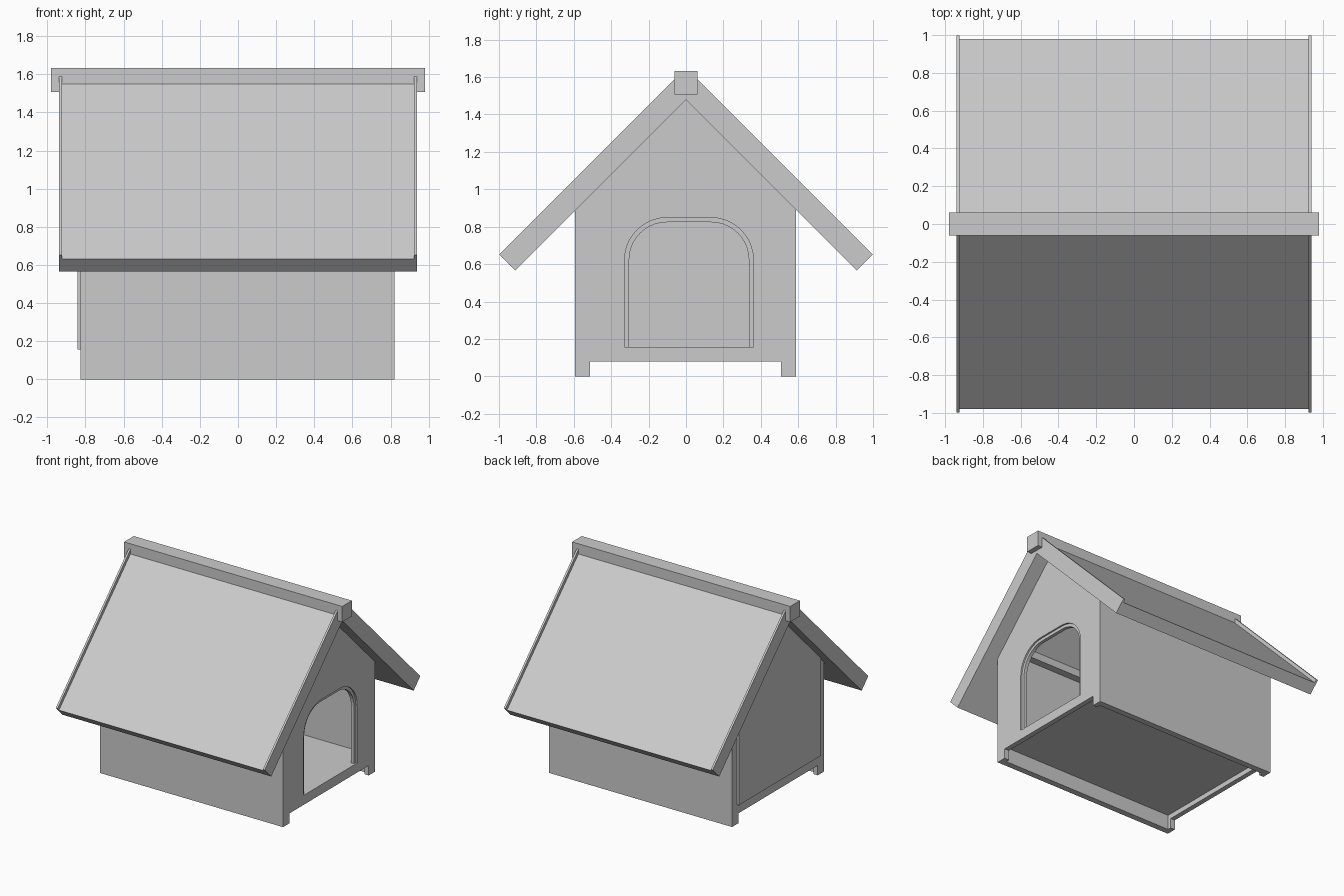
import bpy
import bmesh
import math

cube = bpy.data.objects.get("Cube")
if cube:
    bpy.data.objects.remove(cube, do_unlink=True)

grey = bpy.data.materials.new("plain_grey")
grey.use_nodes = True
COLOUR = (0.6, 0.6, 0.6, 1)
grey.diffuse_color = COLOUR
grey.node_tree.nodes["Principled BSDF"].inputs["Base Color"].default_value = COLOUR


def extrude_x(name, profile, x0, x1):
    """Solid from a (y, z) outline pushed along x."""
    bm = bmesh.new()
    face = bm.faces.new([bm.verts.new((x0, y, z)) for y, z in profile])
    result = bmesh.ops.extrude_face_region(bm, geom=[face])
    moved = [g for g in result["geom"] if isinstance(g, bmesh.types.BMVert)]
    bmesh.ops.translate(bm, verts=moved, vec=(x1 - x0, 0, 0))
    bmesh.ops.recalc_face_normals(bm, faces=bm.faces)
    mesh = bpy.data.meshes.new(name)
    bm.to_mesh(mesh)
    bm.free()
    mesh.materials.append(grey)
    obj = bpy.data.objects.new(name, mesh)
    bpy.context.collection.objects.link(obj)
    return obj


def rectangle(y0, y1, z0, z1):
    return [(y0, z0), (y1, z0), (y1, z1), (y0, z1)]


def arch(half, top, radius, bottom, segments=10):
    """Open outline of a doorway with rounded top corners."""
    points = [(DOOR_Y + half, bottom)]
    for side, start in ((1, 0), (-1, math.pi / 2)):
        for i in range(segments + 1):
            a = start + i / segments * math.pi / 2
            points.append((DOOR_Y + side * (half - radius) + radius * math.cos(a),
                           top - radius + radius * math.sin(a)))
    points.append((DOOR_Y - half, bottom))
    return points


APEX = 1.48                      # inner peak of the 45 degree roof
BACK, FRONT = -0.825, 0.82       # end walls along x
Y0, Y1 = -0.593, 0.587           # side walls along y
FOOT, NOTCH = 0.08, 0.08
DOOR_Y, SILL = 0.016, 0.157


def under_roof(y):
    return y, APEX - abs(y)


# End walls with a foot at each corner
gable = [(Y0, 0), (Y0 + FOOT, 0), (Y0 + FOOT, NOTCH), (Y1 - FOOT, NOTCH),
         (Y1 - FOOT, 0), (Y1, 0), under_roof(Y1), under_roof(0), under_roof(Y0)]
END = 0.04
extrude_x("back_wall", gable, BACK, BACK + END)
door_wall = extrude_x("door_wall", gable, FRONT - END, FRONT)

# Doorway cut through the door wall
cutter = extrude_x("doorway_cutter", arch(0.344, 0.848, 0.225, SILL), FRONT - 0.2, FRONT + 0.2)
cutter.hide_render = True
cut = door_wall.modifiers.new("doorway", "BOOLEAN")
cut.operation = "DIFFERENCE"
cut.solver = "EXACT"
cut.object = cutter
bpy.context.view_layer.objects.active = door_wall
bpy.ops.object.modifier_apply(modifier=cut.name)
bpy.data.objects.remove(cutter, do_unlink=True)

# Door trim set back inside the opening
trim = arch(0.344, 0.848, 0.225, SILL) + arch(0.32, 0.824, 0.201, SILL)[::-1]
extrude_x("door_trim", trim, FRONT - END, FRONT - 0.013)

# Raised panel on the back wall
panel = [(-0.53, SILL), (0.525, SILL), under_roof(0.525), under_roof(0), under_roof(-0.53)]
extrude_x("back_panel", panel, BACK - 0.017, BACK)

# Side walls, each with a small plate under the roof
WALL, PLATE = 0.05, 0.06
for side, outer, label in ((-1, Y0, "right"), (1, Y1, "left")):
    inner = outer - side * WALL
    ledge = inner - side * PLATE
    extrude_x(label + "_side_wall",
              [(outer, 0), (inner, 0), under_roof(inner), under_roof(outer)],
              BACK + END, FRONT - END)
    extrude_x(label + "_wall_plate",
              [under_roof(inner), (ledge, under_roof(inner)[1]), under_roof(ledge)],
              BACK + END, FRONT - END)

# Floor level with the door sill
extrude_x("floor", rectangle(Y0 + WALL, Y1 - WALL, 0.12, SILL), BACK + END, FRONT - END)


# Roof slopes with thin raised edge boards
def slope(side, rise):
    eave, ridge = 0.914, 1.59
    top = APEX + 2 * rise
    return [(side * y, z) for y, z in (
        (0, APEX), (eave, APEX - eave), (eave + rise, APEX - eave + rise),
        (top - ridge, ridge), (0, ridge))]


SLAB_X, EDGE_X = 0.923, 0.939
for side, label in ((-1, "front"), (1, "rear")):
    extrude_x(label + "_roof_slope", slope(side, 0.066), -SLAB_X, SLAB_X)
    for end, word in ((-1, "right"), (1, "left")):
        extrude_x(f"{label}_{word}_edge_board", slope(side, 0.085), end * SLAB_X, end * EDGE_X)

# Ridge beam
extrude_x("ridge_beam", rectangle(-0.062, 0.062, 1.506, 1.633), -0.98, 0.98)
